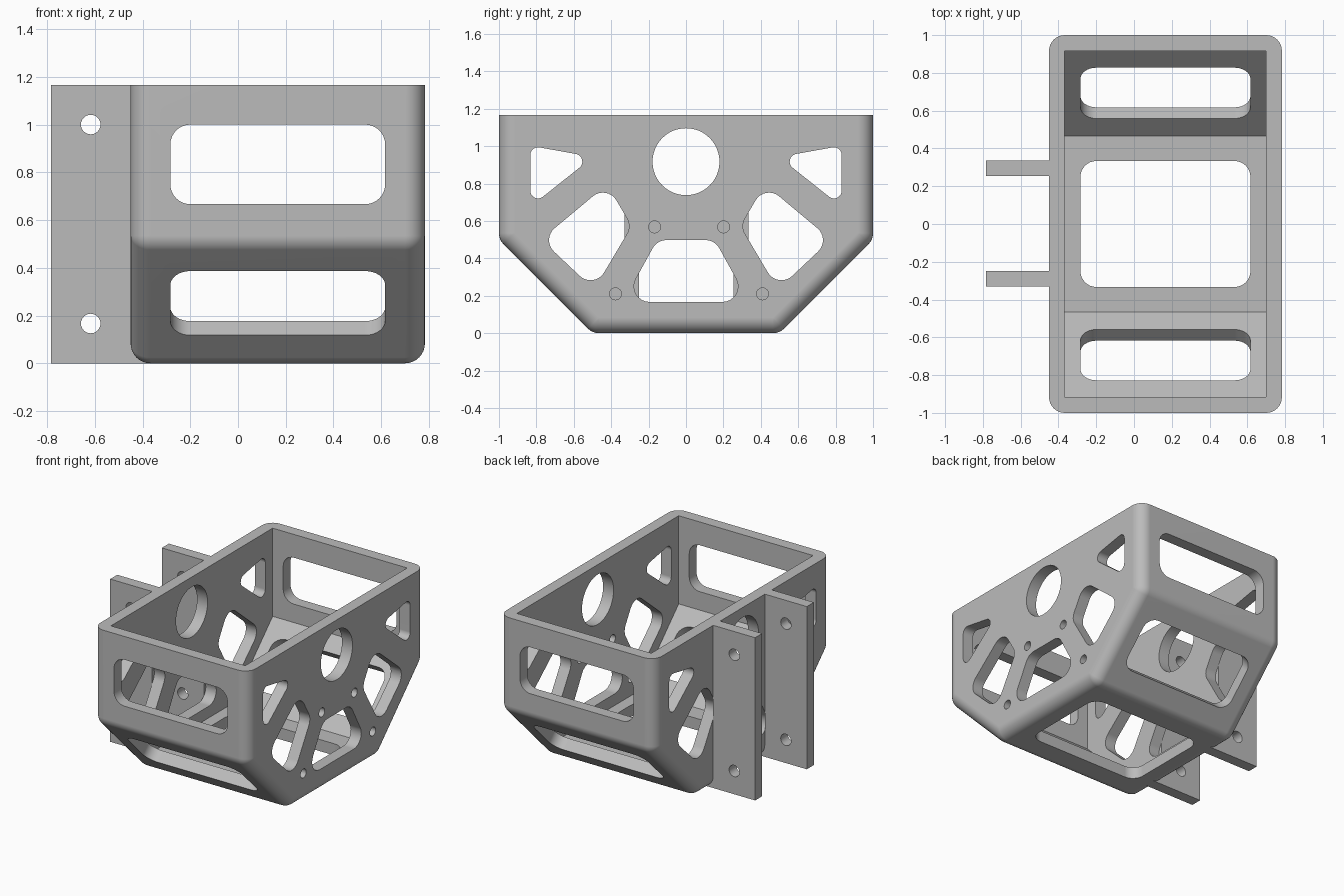
import bpy, bmesh
from math import atan2, cos, sin, pi, radians
from mathutils import Vector

if "Cube" in bpy.data.objects:
    bpy.data.objects.remove(bpy.data.objects["Cube"])

R = 1 / 12                      # wall thickness and main fillet radius
TOP = 14 * R
X0, X1 = -0.45, 0.783           # body ends
X, Y, Z = Vector((1, 0, 0)), Vector((0, 1, 0)), Vector((0, 0, 1))

grey = bpy.data.materials.new("mid_grey")
grey.use_nodes = True
grey.diffuse_color = (0.5, 0.5, 0.5, 1)
grey.node_tree.nodes["Principled BSDF"].inputs["Base Color"].default_value = (0.5, 0.5, 0.5, 1)


def arc(c, r, a, b, n=8):
    return [(c[0] + r * cos(a + (b - a) * i / n), c[1] + r * sin(a + (b - a) * i / n)) for i in range(n + 1)]


def rounded(centres, r):
    """Convex counter-clockwise outline with an arc of radius r round each centre."""
    pts = []
    for i, c in enumerate(centres):
        p, q = centres[i - 1], centres[(i + 1) % len(centres)]
        a = atan2(c[1] - p[1], c[0] - p[0]) - pi / 2
        b = atan2(q[1] - c[1], q[0] - c[0]) - pi / 2
        pts += arc(c, r, a, a + (b - a) % (2 * pi))
    return pts


def slot(a0, a1, b0, b1):
    return rounded([(a0 + R, b0 + R), (a1 - R, b0 + R), (a1 - R, b1 - R), (a0 + R, b1 - R)], R)


def loft(bm, rings):
    """Skin equal-length rings of points and cap both ends."""
    rows = [[bm.verts.new(p) for p in ring] for ring in rings]
    for lo, hi in zip(rows, rows[1:]):
        for i in range(len(lo)):
            bm.faces.new((lo[i - 1], lo[i], hi[i], hi[i - 1]))
    bm.faces.new(rows[0])
    bm.faces.new(rows[-1])


def prism(bm, pts, u, v, w, lo, hi, origin=Vector()):
    loft(bm, [[origin + a * u + b * v + d * w for a, b in pts] for d in (lo, hi)])


def make(name, bm):
    bmesh.ops.remove_doubles(bm, verts=bm.verts[:], dist=1e-5)
    bmesh.ops.dissolve_degenerate(bm, edges=bm.edges[:], dist=1e-5)
    bmesh.ops.recalc_face_normals(bm, faces=bm.faces[:])
    mesh = bpy.data.meshes.new(name)
    bm.to_mesh(mesh)
    bm.free()
    mesh.materials.append(grey)
    ob = bpy.data.objects.new(name, mesh)
    bpy.context.collection.objects.link(ob)
    return ob


def activate(ob):
    bpy.ops.object.select_all(action='DESELECT')
    ob.select_set(True)
    bpy.context.view_layer.objects.active = ob


def cut(ob, *prisms):
    """Subtract a set of disjoint prisms."""
    bm = bmesh.new()
    for args in prisms:
        prism(bm, *args)
    tool = make("cutter", bm)
    tool.hide_render = True
    mod = ob.modifiers.new("cut", 'BOOLEAN')
    mod.operation, mod.solver, mod.object = 'DIFFERENCE', 'EXACT', tool
    activate(ob)
    bpy.ops.object.modifier_apply(modifier=mod.name)
    bpy.data.objects.remove(tool)


def finish(ob):
    activate(ob)
    bpy.ops.object.shade_smooth_by_angle(angle=radians(30))
    mod = ob.modifiers.new("even_shading", 'WEIGHTED_NORMAL')
    mod.keep_sharp = True


# Body shell: boat-shaped profile, lofted along x with rounded ends
bends = [(-1 + R, 0.5345), (-0.4655, R), (0.4655, R), (1 - R, 0.5345)]


def profile(r):
    pts = [(-1 + R - r, TOP)]
    for i, c in enumerate(bends):
        pts += arc(c, r, pi + i * pi / 4, pi + (i + 1) * pi / 4, 6)
    return pts + [(1 - R + r, TOP)]


steps = [i * pi / 16 for i in range(9)]
stations = [(X0 + R - R * cos(t), R * sin(t)) for t in steps]
stations += [(X1 - R + R * cos(t), R * sin(t)) for t in reversed(steps)]
bm = bmesh.new()
loft(bm, [[Vector((x, a, b)) for a, b in profile(r)] for x, r in stations])
body = make("bracket_body", bm)

# Open cavity
inner = [(-1 + R, TOP + 0.2)] + bends + [(1 - R, TOP + 0.2)]
cut(body, (inner, Y, Z, X, X0 + R, X1 - R))

# Lightening windows through both side walls
quad = [(0.51, 0.366), (0.649, 0.497), (0.444, 0.668), (0.388, 0.572)]
tri = [(0.791, 0.762), (0.791, 0.952), (0.596, 0.917)]
holes = [arc((0, 11 * R), 0.179, 0, 2 * pi * 47 / 48, 47),
         rounded([(-0.195, 0.25), (0.195, 0.25), (0.105, 0.414), (-0.105, 0.414)], R)]
for shape, r in ((quad, R), (tri, R / 2)):
    holes.append(rounded(shape, r))
    holes.append([(-a, b) for a, b in holes[-1]])
cut(body, *[(h, Y, Z, X, -2, 2) for h in holes])

# Screw holes through the left wall only
screws = [(-0.377, 0.21), (0.409, 0.21), (-0.168, 0.568), (0.201, 0.568)]
cut(body, *[(arc(c, 0.032, 0, 2 * pi * 23 / 24, 23), Y, Z, X, 0.5, 1) for c in screws])

# Windows in the front, back, floor and sloping walls
wx = (X0 + 2 * R, X1 - 2 * R)
cut(body, (slot(*wx, 8 * R, 12 * R), X, Z, Y, -2, 2))
cut(body, (slot(*wx, -4 * R, 4 * R), X, Y, Z, -0.2, 0.2))
for s in (-1, 1):
    along, out = Vector((0, s, 1)).normalized(), Vector((0, s, -1)).normalized()
    cut(body, (slot(*wx, -0.19, 0.19), X, along, out, -0.2, 0.2, Vector((0, s * 0.752, 0.252))))
finish(body)

# Two mounting flanges, each with a toe reaching under the rounded edge
outline = [(-0.783, 0), (X0 + R, 0), (X0 + R, 0.08), (X0, 0.08), (X0, TOP), (-0.783, TOP)]
for name, y in (("front_flange", -0.33), ("back_flange", 0.255)):
    bm = bmesh.new()
    prism(bm, outline, X, Z, Y, y, y + 0.08)
    flange = make(name, bm)
    cut(flange, *[(arc((-0.617, z), 0.041, 0, 2 * pi * 23 / 24, 23), X, Z, Y, -1, 1) for z in (2 * R, 12 * R)])
    finish(flange)
